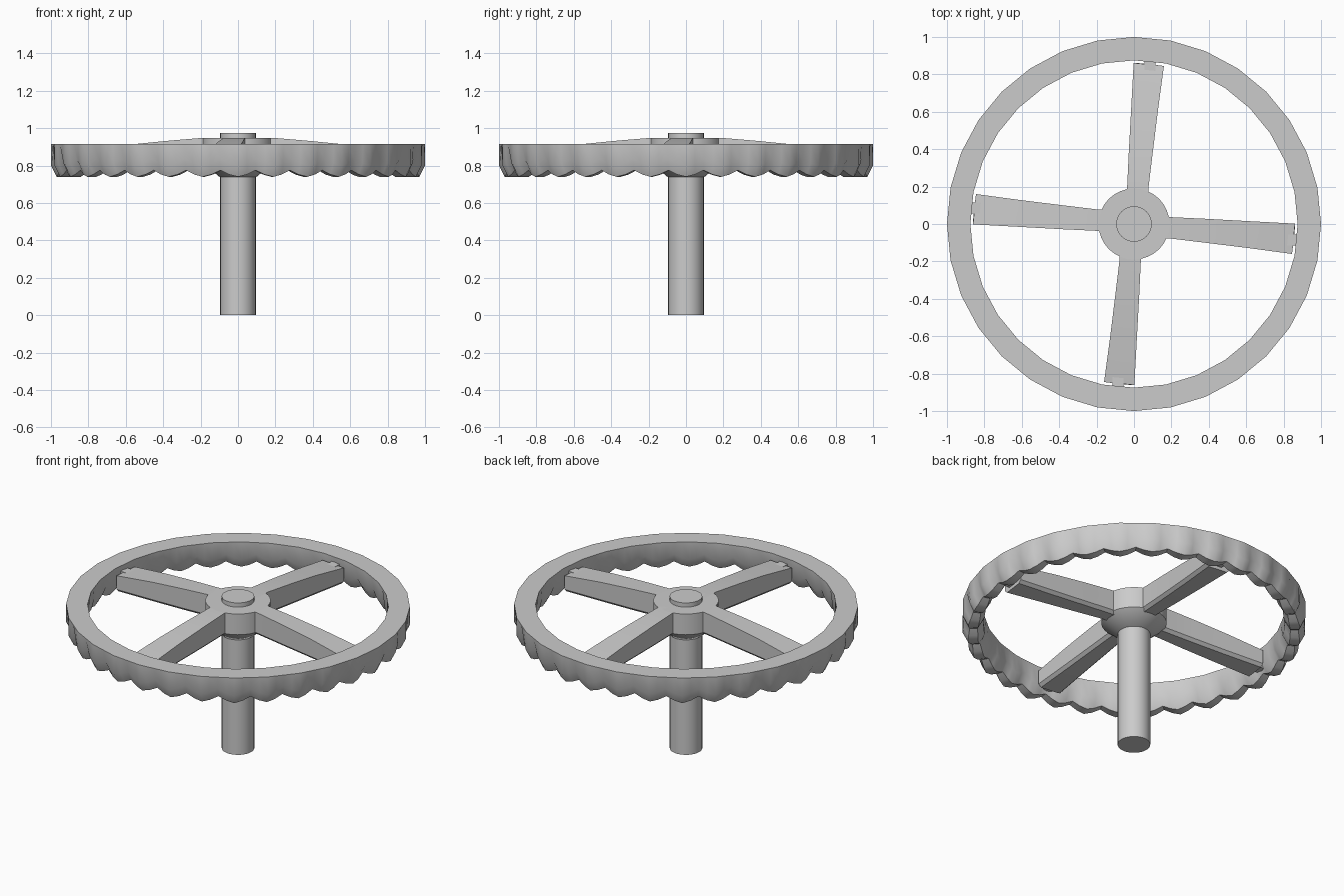
import bpy, bmesh, math
from mathutils import Matrix

if "Cube" in bpy.data.objects:
    bpy.data.objects.remove(bpy.data.objects["Cube"])


def finish(name, bm, angle=40):
    bmesh.ops.recalc_face_normals(bm, faces=bm.faces)
    mesh = bpy.data.meshes.new(name)
    bm.to_mesh(mesh)
    bm.free()
    ob = bpy.data.objects.new(name, mesh)
    bpy.context.collection.objects.link(ob)
    bpy.ops.object.select_all(action='DESELECT')
    ob.select_set(True)
    bpy.context.view_layer.objects.active = ob
    bpy.ops.object.shade_smooth_by_angle(angle=math.radians(angle))
    return ob


def bridge(bm, rings, closed):
    # Quads between consecutive closed rings of vertices
    n = len(rings[0])
    last = len(rings) if closed else len(rings) - 1
    for i in range(last):
        a, b = rings[i], rings[(i + 1) % len(rings)]
        for j in range(n):
            k = (j + 1) % n
            bm.faces.new((a[j], a[k], b[k], b[j]))
    if not closed:
        bm.faces.new(rings[0])
        bm.faces.new(rings[-1])


def lathe(name, profile, sides=32):
    bm = bmesh.new()
    rings = []
    for r, z in profile:
        rings.append([bm.verts.new((r * math.cos(2 * math.pi * i / sides),
                                    r * math.sin(2 * math.pi * i / sides), z))
                      for i in range(sides)])
    bridge(bm, rings, False)
    return finish(name, bm)


# Rim: flat 32-sided top, finger-grip scallops underneath
SIDES, SUB = 32, 4
full = [(1.0, .915), (1.0, .80), (.97, .74), (.91, .74), (.875, .80), (.875, .915)]
notch = [(1.0, .915), (.985, .835), (.96, .775), (.915, .775), (.885, .835), (.875, .915)]
wave = [0, .35, 1, .35]
bm = bmesh.new()
rings = []
step = 2 * math.pi / SIDES
for i in range(SIDES * SUB):
    a = i * step / SUB
    chord = math.cos(step / 2) / math.cos((i % SUB) * step / SUB - step / 2)
    w = wave[i % SUB]
    ring = []
    for (r0, z0), (r1, z1) in zip(full, notch):
        r = (r0 + (r1 - r0) * w) * chord
        ring.append(bm.verts.new((r * math.cos(a), r * math.sin(a), z0 + (z1 - z0) * w)))
    rings.append(ring)
bridge(bm, rings, True)
finish("rim", bm, 50)

# Shaft with its end showing above the hub
lathe("shaft", [(.095, 0), (.095, .975)])

# Hub with tapered underside
lathe("hub", [(.10, .74), (.19, .815), (.19, .948)])

# Spokes: stations of (x, y low, y high, z bottom, z top)
stations = [(.05, -.072, .045, .80, .948), (.19, -.077, .037, .80, .948),
            (.38, -.10, .028, .79, .932), (.60, -.127, .016, .78, .910),
            (.853, -.16, .002, .77, .876)]
for q in range(4):
    turn = Matrix.Rotation(q * math.pi / 2, 4, 'Z')
    bm = bmesh.new()
    rings = []
    for i, (x, y0, y1, z0, z1) in enumerate(stations):
        skew = .008 if i == len(stations) - 1 else 0
        c = .018
        section = [(x - skew, y0, z1), (x - skew, y0, z0 + c), (x - skew, y0 + c, z0),
                   (x + skew, y1 - c, z0), (x + skew, y1, z0 + c), (x + skew, y1, z1)]
        rings.append([bm.verts.new(turn @ Matrix.Translation(p).to_translation()) for p in section])
    bridge(bm, rings, False)
    finish(f"spoke_{q + 1}", bm)

    # Tongue joining spoke to rim
    bm = bmesh.new()
    bmesh.ops.create_cube(bm, size=1, matrix=turn @ Matrix.Translation((.865, -.085, .835))
                          @ Matrix.Diagonal((.13, .06, .09, 1)))
    finish(f"spoke_joint_{q + 1}", bm)
